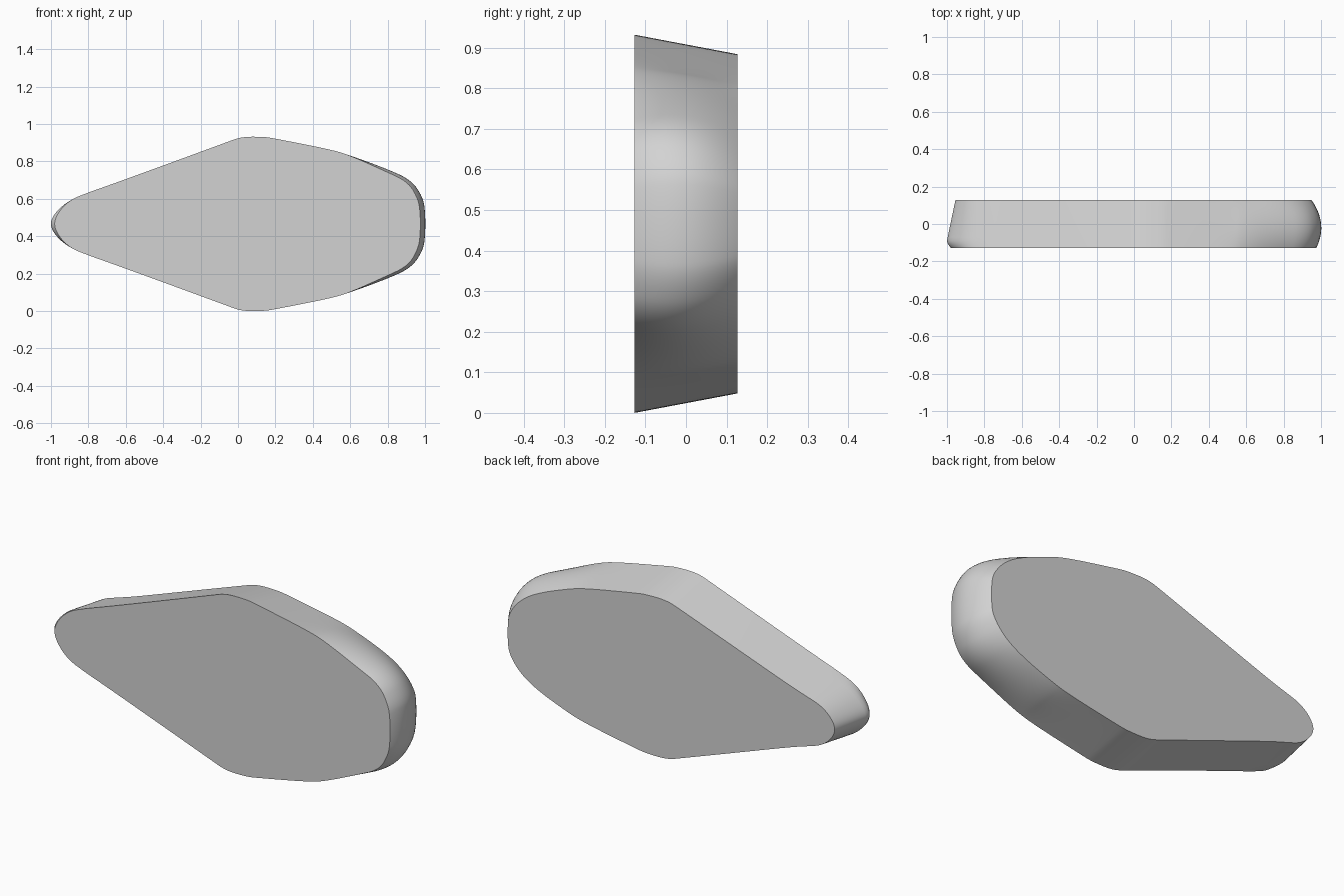
import bpy, bmesh, math

if "Cube" in bpy.data.objects:
    bpy.data.objects.remove(bpy.data.objects["Cube"])

HALF_DEPTH = 0.127
CENTRE_Z = 0.466
RINGS = 16

# Upper half outlines (x, height above centre line), tip to blunt end
FRONT = [(-1.008, .035), (-.92, .125), (-.79, .172), (-.7, .203), (-.4, .312),
         (-.06, .437), (.02, .466), (.14, .466), (.2, .456), (.5, .397),
         (.6, .366), (.78, .285), (.91, .225), (.965, .13), (.975, .05)]
BACK = [(-.955, .03), (-.89, .1), (-.78, .135), (-.7, .16), (-.4, .268),
        (-.06, .39), (.02, .418), (.14, .418), (.2, .41), (.5, .355),
        (.6, .325), (.78, .255), (.88, .19), (.94, .11), (.95, .05)]
# Outward bulge of the blunt end, and pull-in of the tip at the front rim
BULGE = {10: (0, .015), 11: (.01, .025), 12: (.03, .025), 13: (.036, .02), 14: (.038, .01)}
TIP_PULL = {0: .028, 1: .012}


def outline(t):
    """Closed smooth outline at depth t, from -1 (front) to 1 (back)."""
    k = (t + 1) / 2
    swell = 1 - t * t
    pull = max(0, (-t - .7) / .3) ** 1.5
    half = []
    for i, (f, b) in enumerate(zip(FRONT, BACK)):
        dx, dz = BULGE.get(i, (0, 0))
        half.append((f[0] * (1 - k) + b[0] * k + dx * swell + TIP_PULL.get(i, 0) * pull,
                     f[1] * (1 - k) + b[1] * k + dz * swell))
    pts = half + [(x, -z) for x, z in reversed(half)]
    for _ in range(3):  # corner cutting
        cut = []
        for p, q in zip(pts, pts[1:] + pts[:1]):
            cut.append((p[0] * .75 + q[0] * .25, p[1] * .75 + q[1] * .25))
            cut.append((p[0] * .25 + q[0] * .75, p[1] * .25 + q[1] * .75))
        pts = cut
    return pts


# Slab: lofted rim with flat front and back caps
bm = bmesh.new()
rings = []
for r in range(RINGS + 1):
    t = -math.cos(math.pi * r / RINGS)
    rings.append([bm.verts.new((x, t * HALF_DEPTH, z + CENTRE_Z)) for x, z in outline(t)])
n = len(rings[0])
for a, b in zip(rings, rings[1:]):
    for i in range(n):
        j = (i + 1) % n
        bm.faces.new((a[i], a[j], b[j], b[i]))
bm.faces.new(rings[0])
bm.faces.new(rings[-1])
bmesh.ops.recalc_face_normals(bm, faces=bm.faces)

mesh = bpy.data.meshes.new("slab")
bm.to_mesh(mesh)
bm.free()
slab = bpy.data.objects.new("slab", mesh)
bpy.context.collection.objects.link(slab)

grey = bpy.data.materials.new("light grey")
grey.diffuse_color = (.65, .65, .65, 1)
grey.use_nodes = True
grey.node_tree.nodes["Principled BSDF"].inputs["Base Color"].default_value = grey.diffuse_color
mesh.materials.append(grey)

bpy.context.view_layer.objects.active = slab
slab.select_set(True)
bpy.ops.object.shade_smooth_by_angle(angle=math.radians(40))
